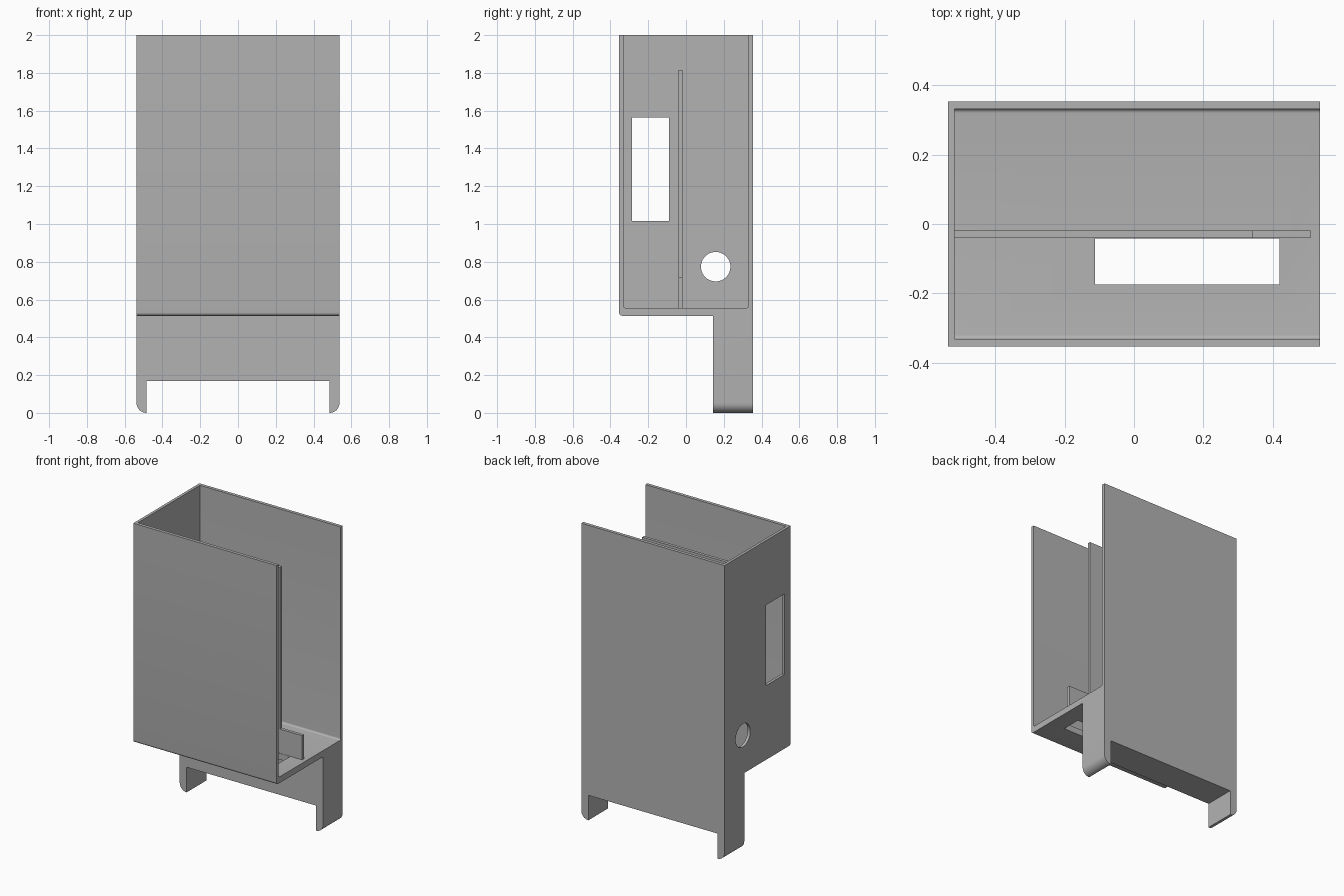
import bpy, bmesh, math
from mathutils import Vector

cube = bpy.data.objects.get("Cube")
if cube:
    bpy.data.objects.remove(cube)

mat = bpy.data.materials.new("plain grey")
mat.use_nodes = True
GREY = (0.45, 0.45, 0.45, 1)
mat.diffuse_color = GREY
mat.node_tree.nodes["Principled BSDF"].inputs["Base Color"].default_value = GREY

W, D, H = 0.537, 0.354, 2.0            # half width, half depth, height
IN_X, IN_Y = -0.518, 0.332             # inner wall faces
FLOOR_LOW, FLOOR_TOP = 0.514, 0.556


def arc(cy, cz, r, a0, a1, n=6):
    angles = [math.radians(a0 + (a1 - a0) * i / n) for i in range(n + 1)]
    return [(cy + r * math.cos(a), cz + r * math.sin(a)) for a in angles]


def extrude(name, points, x0, x1, foot_radius=0):
    """Extrude a (y, z) outline along x, optionally rounding the foot ends."""
    bm = bmesh.new()
    face = bm.faces.new([bm.verts.new((x0, y, z)) for y, z in points])
    out = bmesh.ops.extrude_face_region(bm, geom=[face])["geom"]
    moved = [v for v in out if isinstance(v, bmesh.types.BMVert)]
    bmesh.ops.translate(bm, verts=moved, vec=Vector((x1 - x0, 0, 0)))
    bmesh.ops.recalc_face_normals(bm, faces=bm.faces)
    if foot_radius:
        ends = [e for e in bm.edges
                if all(v.co.z < 0.001 for v in e.verts)
                and abs(e.verts[0].co.x - e.verts[1].co.x) < 0.001]
        bmesh.ops.bevel(bm, geom=ends, offset=foot_radius, segments=8,
                        profile=0.5, affect='EDGES')
    mesh = bpy.data.meshes.new(name)
    bm.to_mesh(mesh)
    bm.free()
    mesh.materials.append(mat)
    obj = bpy.data.objects.new(name, mesh)
    bpy.context.collection.objects.link(obj)
    return obj


def rect(y0, y1, z0, z1):
    return [(y0, z0), (y1, z0), (y1, z1), (y0, z1)]


def activate(obj):
    bpy.ops.object.select_all(action='DESELECT')
    obj.select_set(True)
    bpy.context.view_layer.objects.active = obj


def cut(target, cutter):
    cutter.hide_render = True
    mod = target.modifiers.new("cut", 'BOOLEAN')
    mod.operation = 'DIFFERENCE'
    mod.solver = 'EXACT'
    mod.object = cutter
    activate(target)
    bpy.ops.object.modifier_apply(modifier=mod.name)
    bpy.data.objects.remove(cutter)


# Shell: front wall, floor, rear foot and back wall from one outline
r = 0.012
inner = ([(IN_Y, H)] + arc(IN_Y - r, FLOOR_TOP + r, r, 0, -90)
         + arc(-IN_Y + r, FLOOR_TOP + r, r, -90, -180) + [(-IN_Y, H)])
R = 0.018
outer = ([(-D, H)] + arc(-D + R, FLOOR_LOW + R, R, 180, 270)
         + [(0.143, FLOOR_LOW), (0.143, 0), (D, 0), (D, H)])
shell = extrude("shell", outer + inner, -W, W, foot_radius=0.052)

# Notch between the feet and slot through the floor
cut(shell, extrude("foot_notch", rect(0.1, 0.4, -0.1, 0.17), -0.485, 0.485))
cut(shell, extrude("floor_slot", rect(-0.174, -0.042, 0.45, 0.6), -0.112, 0.42))

# Closed side wall with window and round cable hole
side_wall = extrude("side_wall", inner, -W, IN_X)
cut(side_wall, extrude("window", rect(-0.286, -0.09, 1.017, 1.563), -0.6, -0.45))
cut(side_wall, extrude("cable_hole", arc(0.157, 0.774, 0.078, 0, 352.5, 47), -0.6, -0.45))

# Thin inner divider: tall panel with a low step towards the open side
panel = extrude("divider", rect(-0.04, -0.019, FLOOR_TOP, 1.815), IN_X, 0.342)
step = extrude("divider_step", rect(-0.04, -0.019, FLOOR_TOP, 0.72), 0.342, 0.509)

for obj in (shell, side_wall, panel, step):
    activate(obj)
    bpy.ops.object.shade_smooth_by_angle(angle=math.radians(30))
